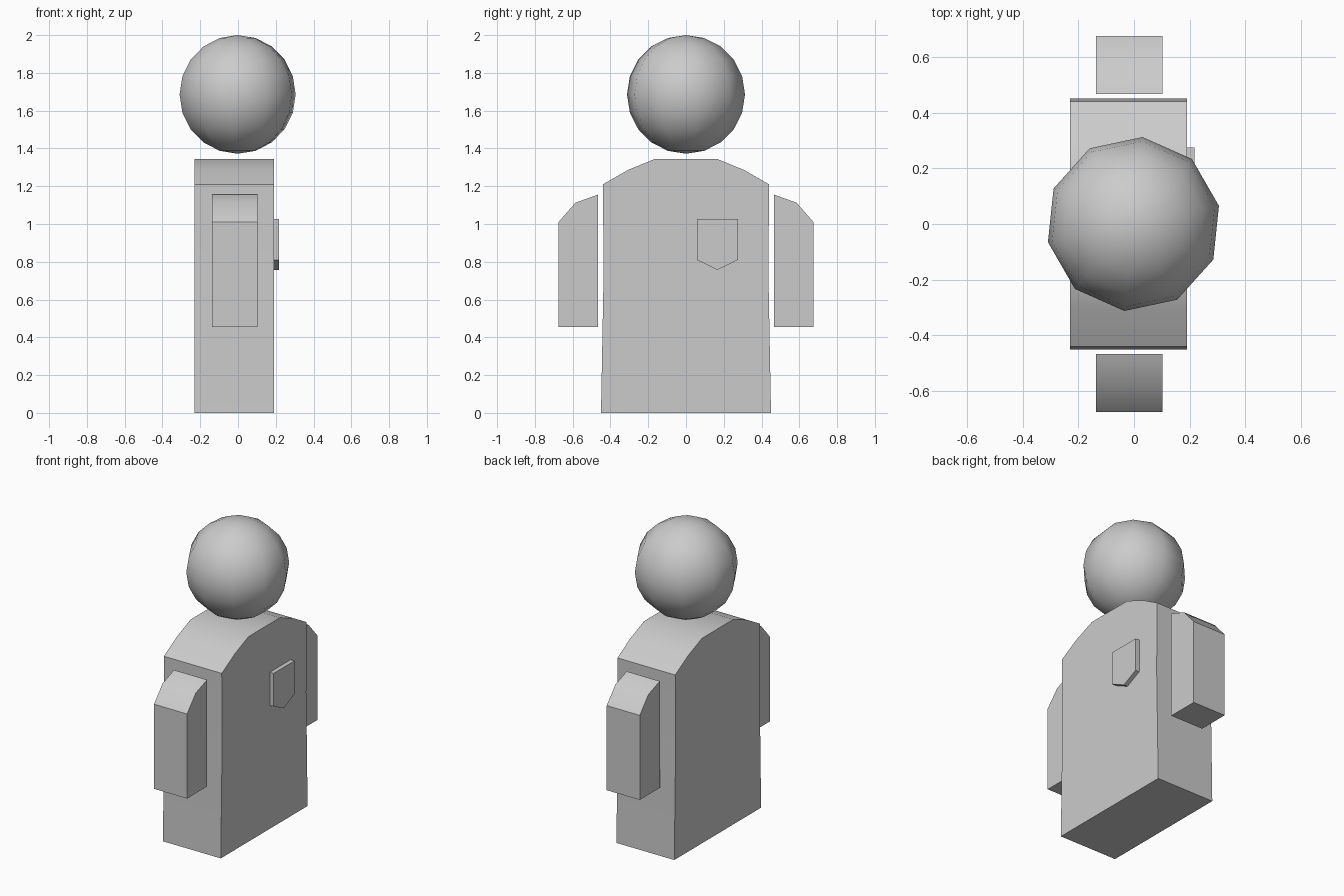
import bpy, bmesh, math

if "Cube" in bpy.data.objects:
    bpy.data.objects.remove(bpy.data.objects["Cube"])


def extrude_profile(name, points, x0, x1):
    """Solid from a (y, z) outline, extruded along x."""
    bm = bmesh.new()
    face = bm.faces.new([bm.verts.new((x0, y, z)) for y, z in points])
    ext = bmesh.ops.extrude_face_region(bm, geom=[face])
    moved = [g for g in ext["geom"] if isinstance(g, bmesh.types.BMVert)]
    bmesh.ops.translate(bm, verts=moved, vec=(x1 - x0, 0, 0))
    bmesh.ops.recalc_face_normals(bm, faces=bm.faces)
    mesh = bpy.data.meshes.new(name)
    bm.to_mesh(mesh)
    bm.free()
    obj = bpy.data.objects.new(name, mesh)
    bpy.context.collection.objects.link(obj)
    bpy.ops.object.select_all(action='DESELECT')
    obj.select_set(True)
    bpy.context.view_layer.objects.active = obj
    bpy.ops.object.shade_smooth_by_angle(angle=math.radians(30))
    return obj


# Torso: slab with sloping shoulders
half = [(0.45, 0), (0.436, 0.75), (0.44, 1.21), (0.305, 1.287), (0.163, 1.345)]
extrude_profile("torso", half + [(-y, z) for y, z in reversed(half)], -0.23, 0.19)

# Arms: blocks with rounded shoulders, one on each side
arm = [(0.467, 0.455), (0.675, 0.455), (0.675, 1.01), (0.585, 1.113), (0.467, 1.155)]
for side, s in (("left", 1), ("right", -1)):
    extrude_profile(f"{side}_arm", [(s * y, z) for y, z in arm], -0.137, 0.103)

# Chest pocket: thin pentagon on the +x face
pocket = [(0.058, 1.027), (0.275, 1.027), (0.275, 0.81), (0.166, 0.757), (0.058, 0.81)]
extrude_profile("pocket", pocket, 0.185, 0.218)

# Head: smooth low-poly ball floating above the torso
bpy.ops.mesh.primitive_uv_sphere_add(segments=10, ring_count=10, radius=0.314,
                                     location=(-0.002, 0, 1.686),
                                     rotation=(0, 0, math.radians(-6)))
head = bpy.context.object
head.name = "head"
bpy.ops.object.shade_smooth()
